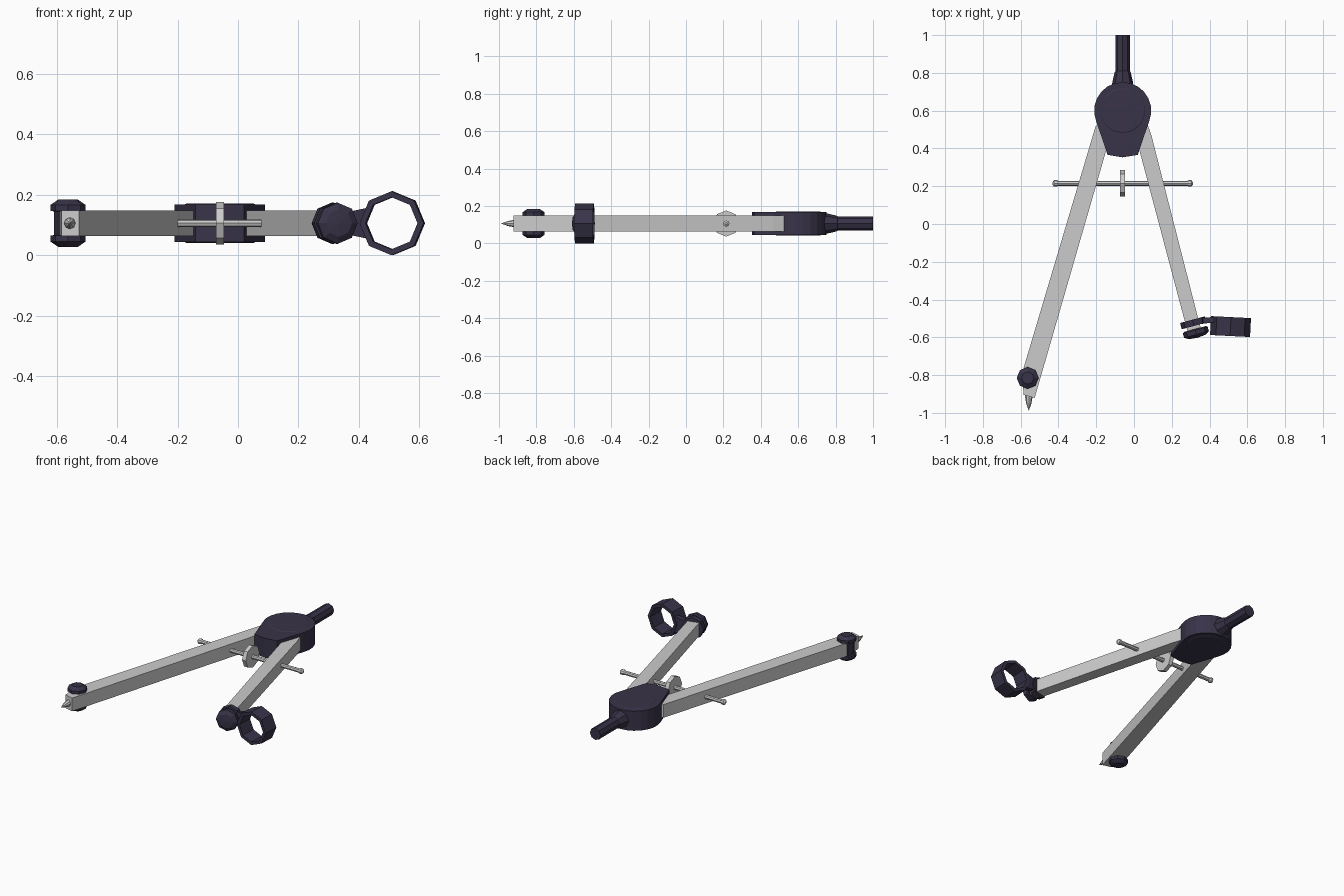
import bpy, bmesh, math
from mathutils import Vector

if "Cube" in bpy.data.objects:
    bpy.data.objects.remove(bpy.data.objects["Cube"])

ZC = 0.106  # mid-height of the flat-lying tool
DARK = bpy.data.materials.new("dark_plastic")
DARK.diffuse_color = (0.04, 0.033, 0.065, 1)
DARK.use_nodes = True
DARK.node_tree.nodes["Principled BSDF"].inputs["Base Color"].default_value = DARK.diffuse_color


def finish(bm, name, dark):
    bmesh.ops.recalc_face_normals(bm, faces=bm.faces)
    me = bpy.data.meshes.new(name)
    bm.to_mesh(me)
    bm.free()
    ob = bpy.data.objects.new(name, me)
    bpy.context.collection.objects.link(ob)
    if dark:
        me.materials.append(DARK)
    return ob


def prism(name, outline, half, dark=False):
    """Extrude an xy outline symmetrically about ZC."""
    bm = bmesh.new()
    f = bm.faces.new([bm.verts.new((x, y, ZC - half)) for x, y in outline])
    ext = bmesh.ops.extrude_face_region(bm, geom=[f])["geom"]
    bmesh.ops.translate(bm, vec=(0, 0, 2 * half),
                        verts=[v for v in ext if isinstance(v, bmesh.types.BMVert)])
    return finish(bm, name, dark)


def lathe(name, profile, origin, axis, n=8, dark=False, closed=False):
    """Spin (radius, distance) points around an axis with n flat sides."""
    a = Vector(axis).normalized()
    up = Vector((0, 0, 1)) if abs(a.z) < 0.9 else Vector((0, 1, 0))
    side = a.cross(up)
    bm = bmesh.new()
    rings = []
    for r, s in profile:
        rings.append([bm.verts.new(Vector(origin) + a * s
                      + up * r * math.cos(2 * math.pi * i / n)
                      + side * r * math.sin(2 * math.pi * i / n)) for i in range(n)])
    pairs = list(zip(rings, rings[1:]))
    if closed:
        pairs.append((rings[-1], rings[0]))
    else:
        bm.faces.new(rings[0])
        bm.faces.new(rings[-1])
    for p, q in pairs:
        for i in range(n):
            j = (i + 1) % n
            bm.faces.new((p[i], p[j], q[j], q[i]))
    return finish(bm, name, dark)


# Legs
prism("needle_leg", [(-.203, .519), (-.103, .545), (-.145, .397), (-.526, -.921),
                     (-.584, -.905), (-.594, -.794)], .042)
prism("holder_leg", [(-.013, .545), (.066, .545), (.093, .466), (.343, -.513),
                     (.361, -.575), (.288, -.587), (.034, .37)], .042)

# Hinge head with tapered tail and round caps
arc = [(-.06 + .151 * math.cos(math.radians(t)), .6 + .151 * math.sin(math.radians(t)))
       for t in range(-22, 203, 16)]
prism("hinge_head", arc + [(-.14, .366), (-.06, .353), (.02, .366)], .062, True)
lathe("hinge_caps", [(.115, -.065), (.124, -.06), (.124, .06), (.115, .065)],
      (-.06, .6, ZC), (0, 0, 1), 14, True)

# Grip handle
lathe("handle", [(.058, .7), (.055, .75), (.042, .805), (.038, .81), (.038, 1)],
      (-.06, 0, ZC), (0, 1, 0), 8, True)

# Adjusting spindle and thumb wheel
lathe("spindle", [(.006, -.432), (.017, -.424), (.017, -.408), (.013, -.402),
                  (.013, .282), (.017, .288), (.017, .304), (.006, .312)],
      (0, .215, ZC), (1, 0, 0), 8)
lathe("thumb_wheel", [(.07, -.013), (.07, .013)], (-.06, .215, ZC), (1, 0, 0), 8)

# Needle and its clamping screw
lathe("needle", [(.019, .88), (.019, .92), (.014, .95), (.001, .987)],
      (-.557, 0, ZC), (0, -1, 0), 8)
half = [(.046, .039), (.058, .041), (.058, .061), (.033, .078)]
lathe("needle_screw", [(r, -s) for r, s in reversed(half)] + half,
      (-.563, -.815, ZC), (0, 0, 1), 8, True)

# Pencil holder: collar, end knob, arm and ring
u = (.26, -.966, 0)
lathe("holder_collar", [(.068, -.017), (.068, .017)], (.314, -.523, ZC), u, 8, True)
lathe("holder_knob", [(.06, .034), (.068, .04), (.068, .064), (.045, .078), (.002, .082)],
      (.314, -.523, ZC), u, 8, True)
bm = bmesh.new()
bmesh.ops.create_cube(bm, size=1)
for v in bm.verts:
    outer = v.co.x > 0
    y = -.506 if outer else -.516
    v.co = (.424 if outer else .34, y + v.co.y * .03, ZC + v.co.z * (.1 if outer else .065))
finish(bm, "holder_arm", True)
lathe("pencil_ring", [(.106, -.05), (.106, .05), (.086, .05), (.086, -.05)],
      (.511, -.543, .106), (-.05, -1, 0), 8, True, True)
